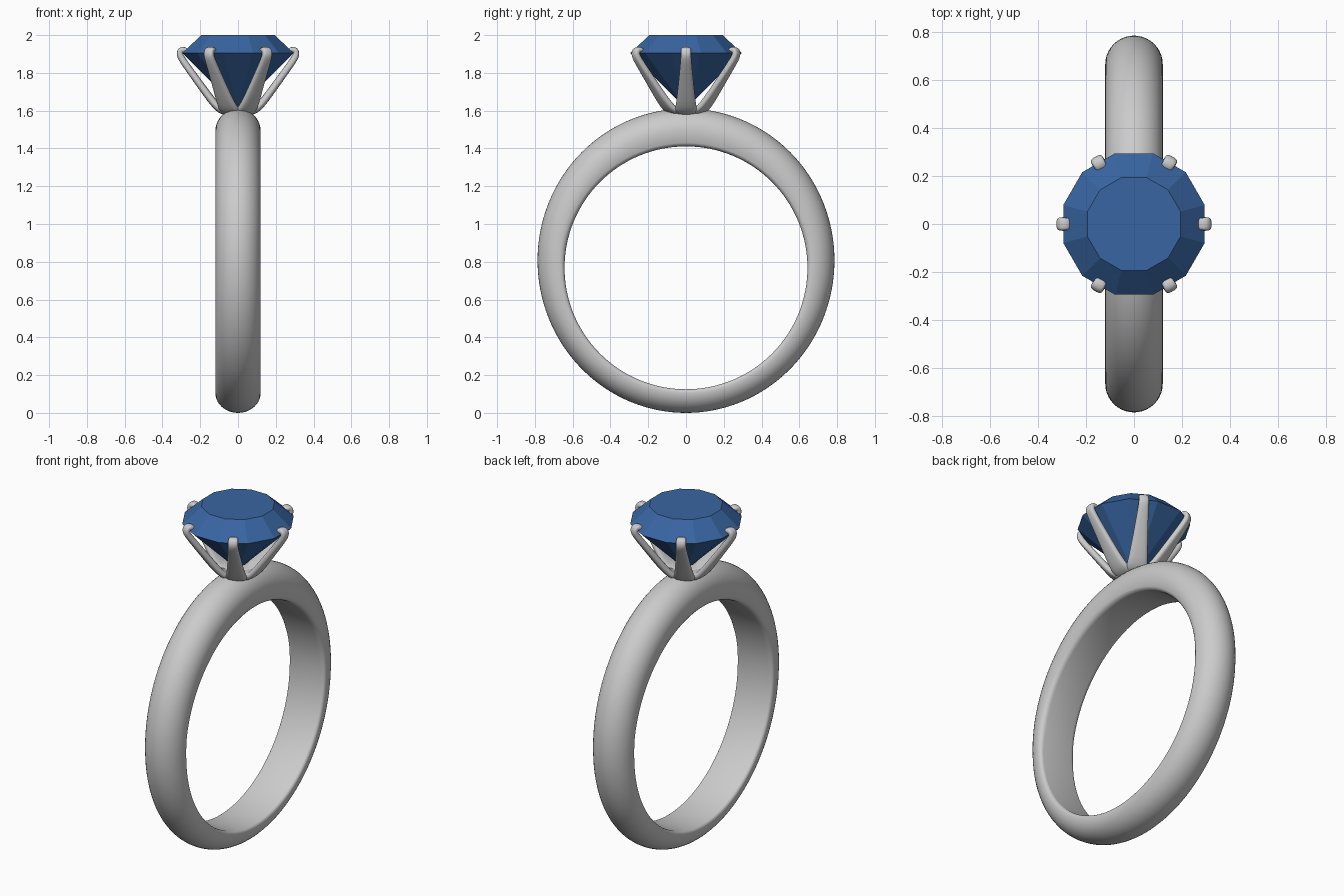
import bpy, bmesh
from math import sin, cos, pi, radians
from mathutils import Vector

if "Cube" in bpy.data.objects:
    bpy.data.objects.remove(bpy.data.objects["Cube"])


def add_object(name, bm, smooth_angle=None):
    bmesh.ops.recalc_face_normals(bm, faces=bm.faces)
    mesh = bpy.data.meshes.new(name)
    bm.to_mesh(mesh)
    bm.free()
    ob = bpy.data.objects.new(name, mesh)
    bpy.context.collection.objects.link(ob)
    if smooth_angle:
        bpy.ops.object.select_all(action='DESELECT')
        ob.select_set(True)
        bpy.context.view_layer.objects.active = ob
        bpy.ops.object.shade_smooth_by_angle(angle=radians(smooth_angle))
    return ob


def bridge(bm, a, b):
    n = len(a)
    for i in range(n):
        bm.faces.new((a[i], a[(i + 1) % n], b[(i + 1) % n], b[i]))


# Band: D-shaped section swept round the finger hole, thicker towards the top
R, W, CZ = 0.643, 0.12, 0.768


def band_section(t):
    d = min(W, 0.85 * t)
    f = min(t - d, 0.03)
    pts = [(W * cos(pi * i / 20), R + t - d + d * sin(pi * i / 20)) for i in range(21)]
    left = [(-(W - f) - f * cos(a), R + f - f * sin(a))
            for a in (pi * k / 8 for k in range(1, 5))]
    return pts + left + [(-x, r) for x, r in reversed(left)]


bm = bmesh.new()
rings = []
for i in range(128):
    a = 2 * pi * i / 128
    s = sin(a)
    t = 0.142 + 0.0375 * s + 0.0205 * s * s
    rings.append([bm.verts.new((x, r * cos(a), CZ + r * s)) for x, r in band_section(t)])
for i in range(128):
    bridge(bm, rings[i], rings[(i + 1) % 128])
add_object("band", bm, 50)

# Gem: twelve-sided table, girdle and pointed pavilion
bm = bmesh.new()


def gem_ring(apothem, z):
    r = apothem / cos(pi / 12)
    return [bm.verts.new((r * cos(pi * (2 * k + 1) / 12), r * sin(pi * (2 * k + 1) / 12), z))
            for k in range(12)]


table, girdle = gem_ring(0.194, 2.0), gem_ring(0.295, 1.905)
culet = bm.verts.new((0, 0, 1.61))
bm.faces.new(table)
bridge(bm, girdle, table)
for k in range(12):
    bm.faces.new((girdle[k], culet, girdle[(k + 1) % 12]))
gem = add_object("gem", bm)
mat = bpy.data.materials.new("blue_gem")
mat.diffuse_color = (0.04, 0.13, 0.36, 1)
mat.use_nodes = True
mat.node_tree.nodes["Principled BSDF"].inputs["Base Color"].default_value = mat.diffuse_color
gem.data.materials.append(mat)

# Prongs: rounded tapering claws (radius, height, half width, half thickness)
PATH = [(0.015, 1.59, 0.02, 0.012), (0.03, 1.592, 0.045, 0.02),
        (0.085, 1.598, 0.062, 0.022), (0.125, 1.633, 0.054, 0.022),
        (0.21, 1.752, 0.040, 0.02), (0.295, 1.868, 0.029, 0.019),
        (0.311, 1.900, 0.028, 0.019), (0.304, 1.922, 0.028, 0.019),
        (0.284, 1.923, 0.027, 0.018), (0.268, 1.910, 0.024, 0.015),
        (0.262, 1.904, 0.012, 0.008)]


def power(v):
    return (1 if v >= 0 else -1) * abs(v) ** 0.7


def make_prong(index):
    bm = bmesh.new()
    rings = []
    ca, sa = cos(index * pi / 3), sin(index * pi / 3)
    out, side = Vector((ca, sa, 0)), Vector((-sa, ca, 0))
    for i, (r, z, hw, ht) in enumerate(PATH):
        p, q = PATH[max(i - 1, 0)], PATH[min(i + 1, len(PATH) - 1)]
        tangent = (out * (q[0] - p[0]) + Vector((0, 0, q[1] - p[1]))).normalized()
        normal = tangent.cross(side)
        centre = out * r + Vector((0, 0, z))
        rings.append([bm.verts.new(centre + side * hw * power(cos(b)) + normal * ht * power(sin(b)))
                      for b in (2 * pi * k / 12 for k in range(12))])
    for a, b in zip(rings, rings[1:]):
        bridge(bm, a, b)
    bm.faces.new(rings[0])
    bm.faces.new(rings[-1])
    ob = add_object(f"prong_{index + 1}", bm, 80)
    sub = ob.modifiers.new("smooth", 'SUBSURF')
    sub.levels = sub.render_levels = 2


for index in range(6):
    make_prong(index)
